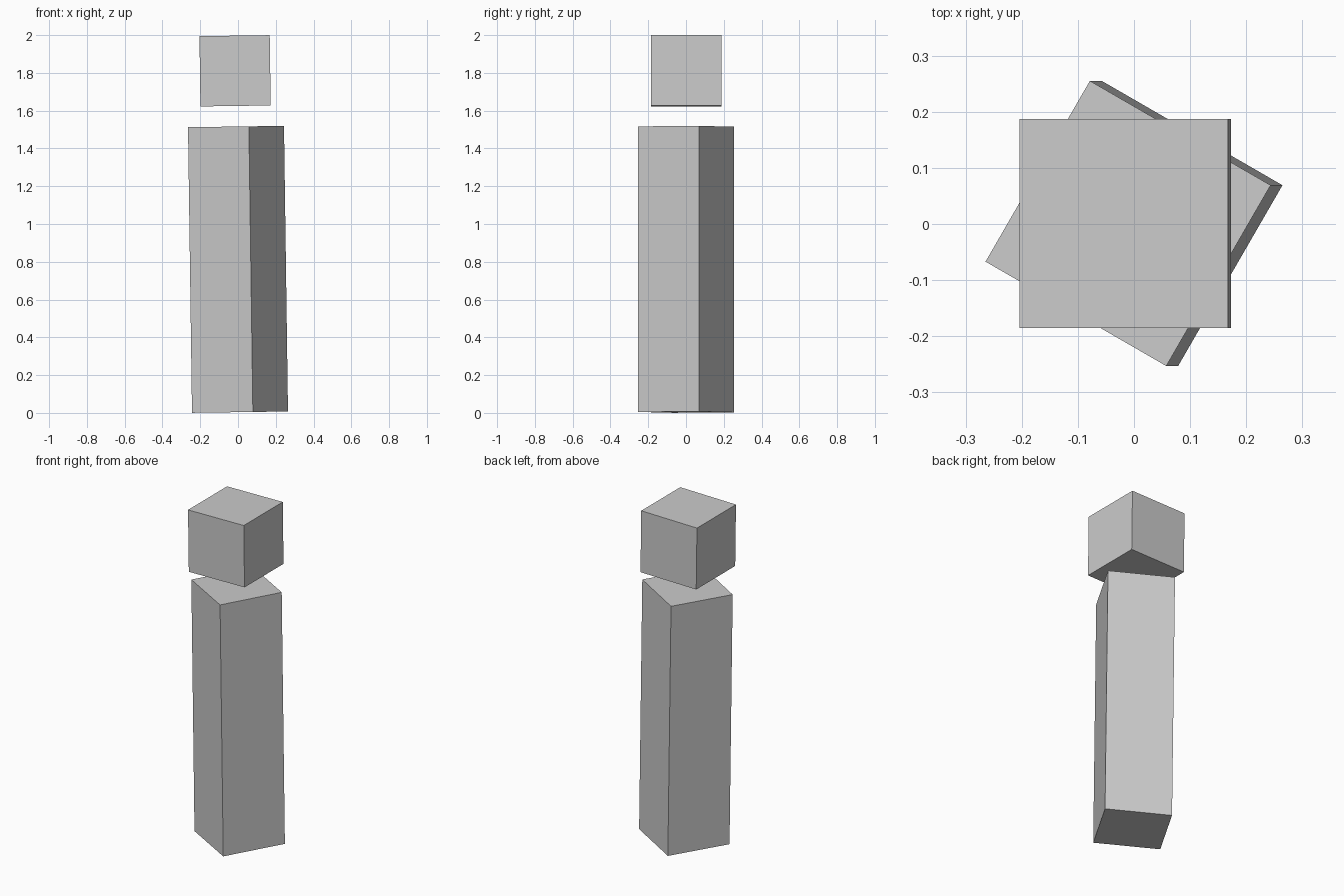
import bpy
import math
from mathutils import Matrix

if "Cube" in bpy.data.objects:
    bpy.data.objects.remove(bpy.data.objects["Cube"])

grey = bpy.data.materials.new("light_grey")
grey.diffuse_color = (0.6, 0.6, 0.6, 1)
grey.use_nodes = True
grey.node_tree.nodes["Principled BSDF"].inputs["Base Color"].default_value = grey.diffuse_color

# Both parts share one slight lean towards -x
lean = Matrix.Rotation(math.radians(-0.8), 4, 'Y')


def block(name, size, centre, turn):
    """Box turned about its own axis, then leaned."""
    bpy.ops.mesh.primitive_cube_add(size=1)
    ob = bpy.context.object
    ob.name = name
    ob.data.transform(Matrix.Diagonal((*size, 1)))
    ob.matrix_world = (Matrix.Translation(centre) @ lean
                       @ Matrix.Rotation(math.radians(turn), 4, 'Z'))
    ob.data.materials.append(grey)
    return ob


# Tall square column and the cube floating above it
block("column", (0.372, 0.372, 1.512), (0, 0.001, 0.76), -30)
block("floating_cube", (0.372, 0.372, 0.372), (-0.0155, 0.001, 1.811), 0)
